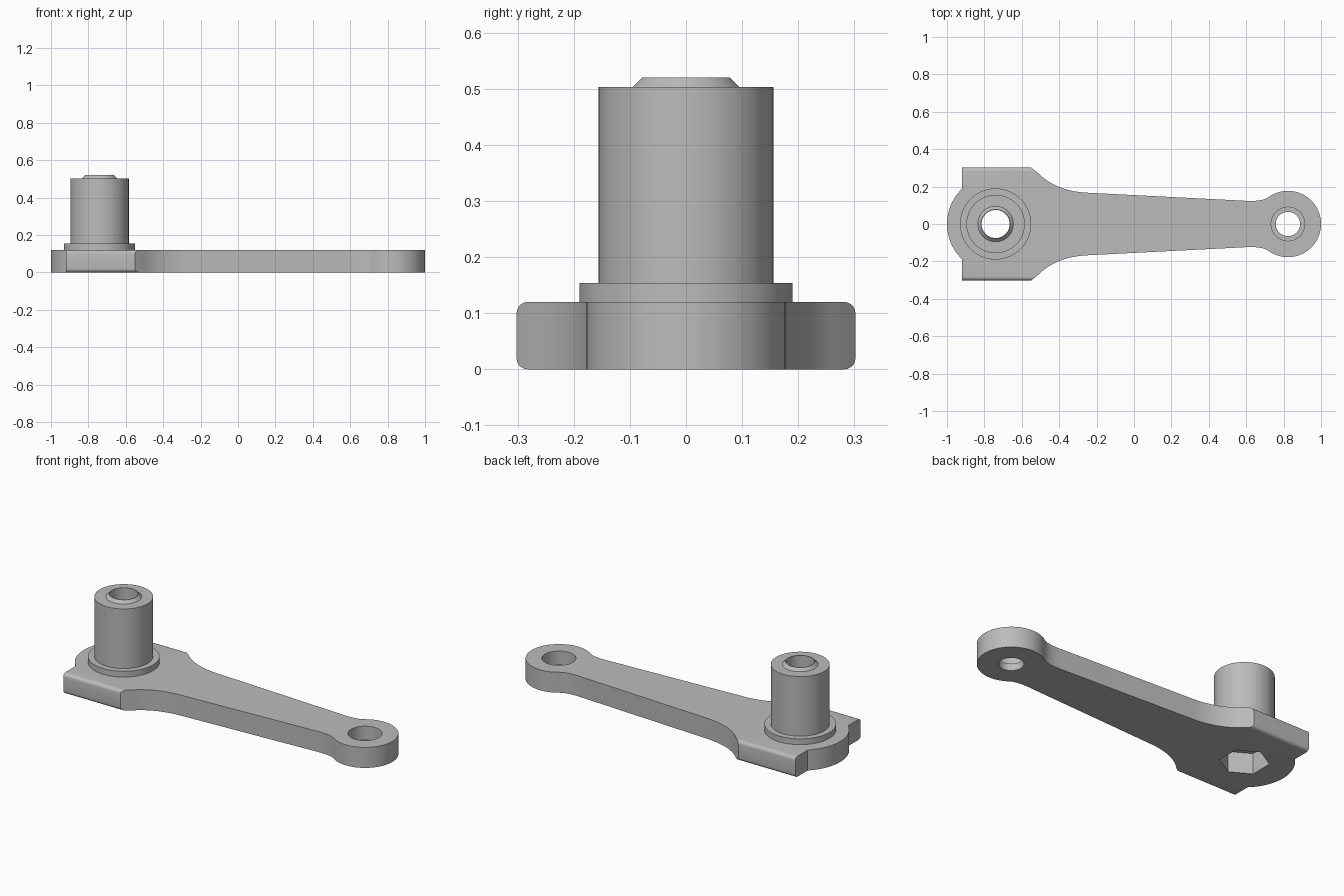
import bpy, bmesh, math
from mathutils import Vector

cube = bpy.data.objects.get("Cube")
if cube:
    bpy.data.objects.remove(cube, do_unlink=True)

grey = bpy.data.materials.new("plain_grey")
grey.use_nodes = True
grey.diffuse_color = (0.5, 0.5, 0.5, 1)
grey.node_tree.nodes["Principled BSDF"].inputs["Base Color"].default_value = (0.5, 0.5, 0.5, 1)

BOSS_X, TIP_X = -0.74, 0.823
THICK = 0.12


def finish(bm, name):
    bmesh.ops.recalc_face_normals(bm, faces=bm.faces)
    mesh = bpy.data.meshes.new(name)
    bm.to_mesh(mesh)
    bm.free()
    mesh.materials.append(grey)
    obj = bpy.data.objects.new(name, mesh)
    bpy.context.collection.objects.link(obj)
    return obj


def lathe(name, profile, x, steps=96, closed=False):
    """Revolve (radius, z) points about a vertical axis at x."""
    bm = bmesh.new()
    verts = [bm.verts.new((x, r, z)) for r, z in profile]
    edges = [bm.edges.new(pair) for pair in zip(verts, verts[1:])]
    if closed:
        edges.append(bm.edges.new((verts[-1], verts[0])))
    bmesh.ops.spin(bm, geom=verts + edges, cent=(x, 0, 0), axis=(0, 0, 1),
                   angle=math.tau, steps=steps)
    bmesh.ops.remove_doubles(bm, verts=bm.verts, dist=1e-5)
    return finish(bm, name)


def arc(cx, radius, start, end, n):
    angles = [start + (end - start) * i / n for i in range(n + 1)]
    return [(cx + radius * math.cos(a), radius * math.sin(a)) for a in angles]


def bend(a, b, c, n=12):
    """Quadratic curve from a to c, pulled towards b."""
    a, b, c = Vector(a), Vector(b), Vector(c)
    ts = [i / n for i in range(n + 1)]
    return [tuple(a * (1 - t) ** 2 + b * 2 * t * (1 - t) + c * t * t) for t in ts]


def cut(obj, cutter):
    cutter.hide_render = True
    mod = obj.modifiers.new("cut", "BOOLEAN")
    mod.operation, mod.solver, mod.object = "DIFFERENCE", "EXACT", cutter
    bpy.context.view_layer.objects.active = obj
    bpy.ops.object.modifier_apply(modifier=mod.name)
    bpy.data.objects.remove(cutter, do_unlink=True)


# Arm outline: upper half from the rounded back end to the tip, then mirrored
half = arc(BOSS_X, 0.26, math.pi, math.radians(133.8), 14)
half += [(-0.92, 0.302), (-0.55, 0.302)]
half += bend((-0.51, 0.27), (-0.42, 0.18), (-0.265, 0.168))
half += bend((0.58, 0.125), (0.683, 0.117), (0.72, 0.144))
half += arc(TIP_X, 0.177, math.radians(125.6), 0, 32)[1:]
outline = half + [(x, -y) for x, y in reversed(half[1:-1])]

bm = bmesh.new()
base = bm.faces.new([bm.verts.new((x, y, 0)) for x, y in outline])
top = bmesh.ops.extrude_face_region(bm, geom=[base])["geom"]
bmesh.ops.translate(bm, vec=(0, 0, THICK),
                    verts=[g for g in top if isinstance(g, bmesh.types.BMVert)])
# Round the long edges of the side lugs
lug_edges = [e for e in bm.edges
             if all(abs(v.co.y) > 0.3 for v in e.verts)
             and abs(e.verts[0].co.x - e.verts[1].co.x) > 0.1]
bmesh.ops.recalc_face_normals(bm, faces=bm.faces)
bmesh.ops.bevel(bm, geom=lug_edges, offset=0.02, segments=5, profile=0.5,
                affect="EDGES")
arm = finish(bm, "arm")

# Hexagonal socket under the boss, stepped hole in the tip
cut(arm, lathe("socket_cutter", [(0, -0.1), (0.13, -0.1), (0.13, 0.3), (0, 0.3)],
               BOSS_X, steps=6))
cut(arm, lathe("tip_cutter", [(0, -0.1), (0.065, -0.1), (0.065, 0.04),
                              (0.09, 0.04), (0.09, 0.3), (0, 0.3)], TIP_X))

# Hollow boss with flange and chamfered lip
boss = lathe("boss", [(0.075, THICK), (0.19, THICK), (0.19, 0.154), (0.156, 0.154),
                      (0.156, 0.503), (0.095, 0.503), (0.078, 0.52), (0.075, 0.52)],
             BOSS_X, closed=True)

# Smooth curved walls, keep sharp rims
for obj in (arm, boss):
    bpy.ops.object.select_all(action="DESELECT")
    obj.select_set(True)
    bpy.context.view_layer.objects.active = obj
    bpy.ops.object.shade_smooth_by_angle(angle=math.radians(30))
